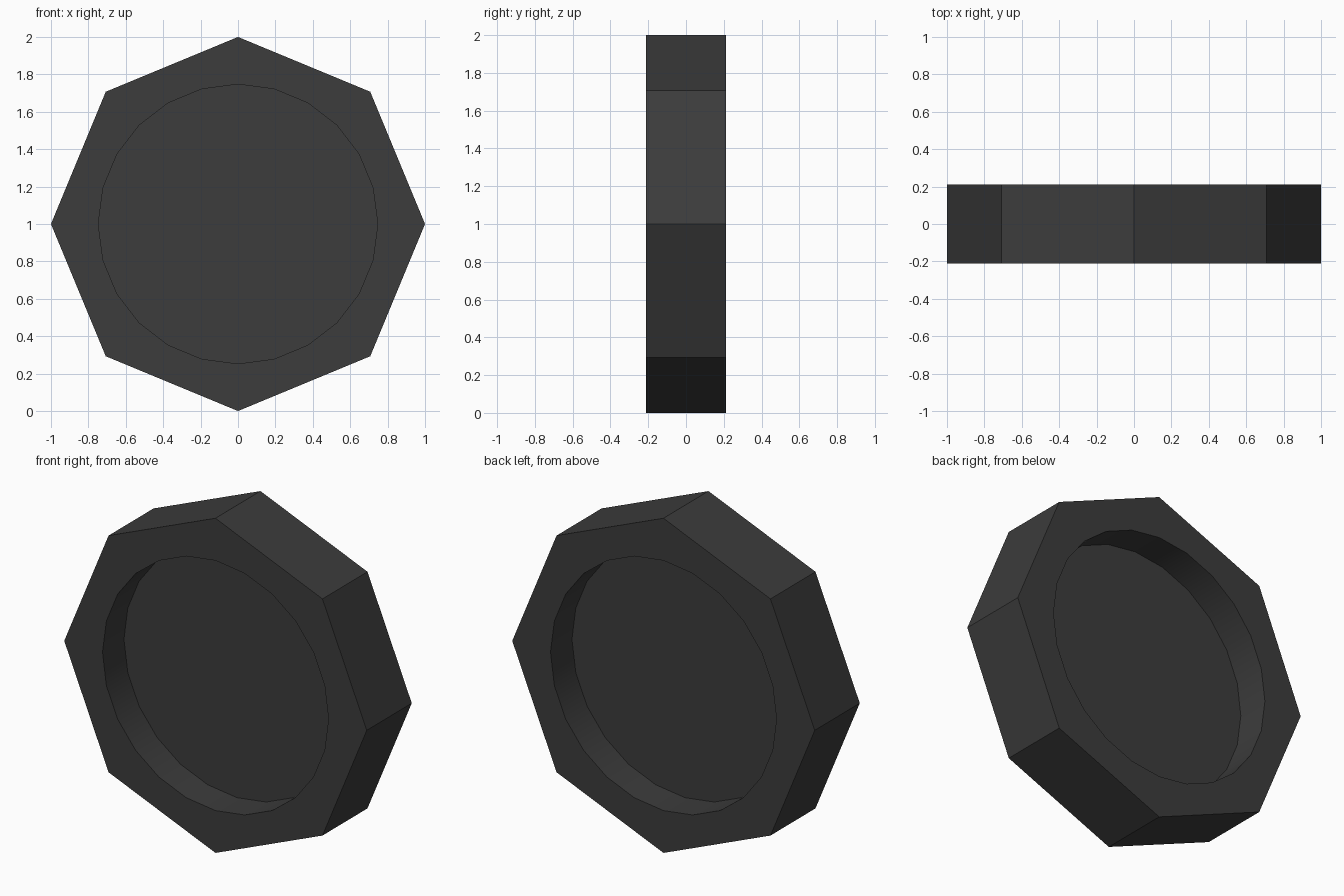
import bpy, bmesh
from math import pi, sin, cos, radians

if "Cube" in bpy.data.objects:
    bpy.data.objects.remove(bpy.data.objects["Cube"])

HALF, FLOOR, R_OUT, R_IN, SIDES, SUB = 0.2125, 0.01, 1.0, 0.747, 8, 3

mat = bpy.data.materials.new("dark_grey")
mat.diffuse_color = (0.045, 0.045, 0.045, 1)
mat.use_nodes = True
mat.node_tree.nodes["Principled BSDF"].inputs["Base Color"].default_value = mat.diffuse_color

bm = bmesh.new()


def loop(radius, n, y):
    return [bm.verts.new((radius * cos(2 * pi * i / n), y,
                          1 + radius * sin(2 * pi * i / n))) for i in range(n)]


def bridge(a, b):
    n = len(a)
    for i in range(n):
        j = (i + 1) % n
        bm.faces.new((a[i], a[j], b[j], b[i]))


n_in = SIDES * SUB
outer = []
for s in (-1, 1):
    rim = loop(R_OUT, SIDES, s * HALF)
    lip = loop(R_IN, n_in, s * HALF)
    floor = loop(R_IN, n_in, s * FLOOR)
    # Flat face between the octagon edge and the round recess
    for i in range(SIDES):
        arc = [lip[(i * SUB + k) % n_in] for k in range(SUB, -1, -1)]
        bm.faces.new([rim[i], rim[(i + 1) % SIDES]] + arc)
    # Recess wall and floor
    bridge(lip, floor)
    bm.faces.new(floor)
    outer.append(rim)
# Eight outer sides
bridge(*outer)
bmesh.ops.recalc_face_normals(bm, faces=bm.faces)

mesh = bpy.data.meshes.new("octagonal_disc")
bm.to_mesh(mesh)
bm.free()
mesh.materials.append(mat)
obj = bpy.data.objects.new("octagonal_disc", mesh)
bpy.context.collection.objects.link(obj)
bpy.context.view_layer.objects.active = obj
obj.select_set(True)
bpy.ops.object.shade_smooth_by_angle(angle=radians(30))
